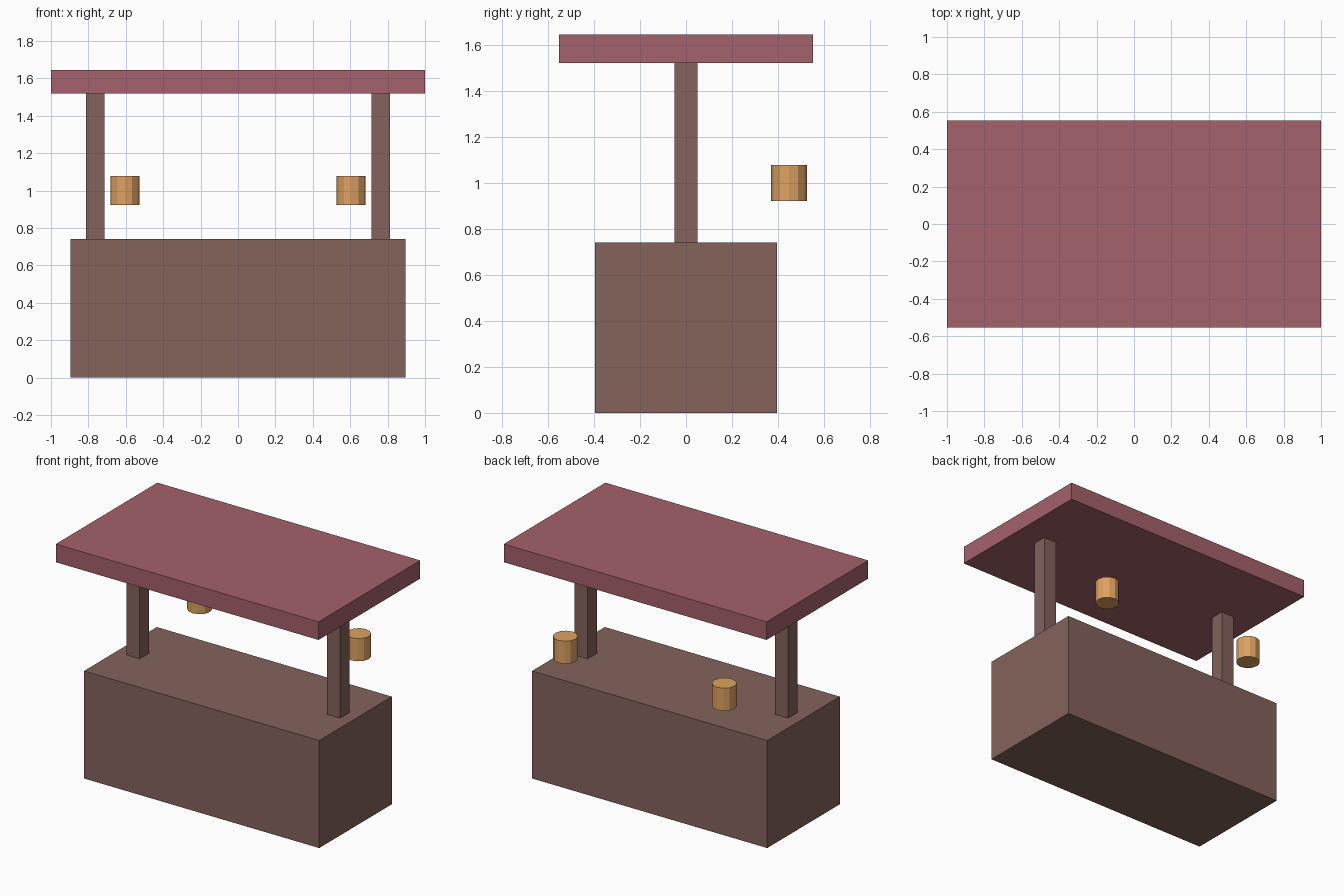
import bpy

cube = bpy.data.objects.get("Cube")
if cube:
    bpy.data.objects.remove(cube, do_unlink=True)


def material(name, rgb):
    """Flat material from an sRGB colour, stored as linear values."""
    linear = [((c / 255 + 0.055) / 1.055) ** 2.4 for c in rgb]
    mat = bpy.data.materials.new(name)
    mat.use_nodes = True
    mat.diffuse_color = (*linear, 1)
    mat.node_tree.nodes["Principled BSDF"].inputs["Base Color"].default_value = (*linear, 1)
    return mat


wood = material("brown wood", (132, 99, 91))
canopy = material("dusty red canopy", (164, 98, 107))
amber = material("amber lantern", (222, 162, 98))


def finish(name, mat):
    obj = bpy.context.object
    obj.name = name
    obj.data.materials.append(mat)
    return obj


def box(name, mat, size, x, bottom):
    """Box centred in depth, standing on the given height."""
    bpy.ops.mesh.primitive_cube_add(size=1, location=(x, 0, bottom + size[2] / 2))
    obj = finish(name, mat)
    obj.scale = size
    bpy.ops.object.transform_apply(location=False, rotation=False, scale=True)


# Counter and roof
counter_top, roof_bottom = 0.74, 1.52
box("counter", wood, (1.79, 0.79, counter_top), 0, 0)
box("roof", canopy, (2, 1.105, 0.125), 0, roof_bottom)

# Posts and floating lanterns on both sides
for side, sign in (("left", 1), ("right", -1)):
    box(side + "_post", wood, (0.1, 0.1, roof_bottom - counter_top), sign * 0.763, counter_top)
    bpy.ops.mesh.primitive_cylinder_add(vertices=12, radius=0.078, depth=0.156,
                                        location=(sign * 0.605, 0.447, 1.0))
    finish(side + "_lantern", amber)
